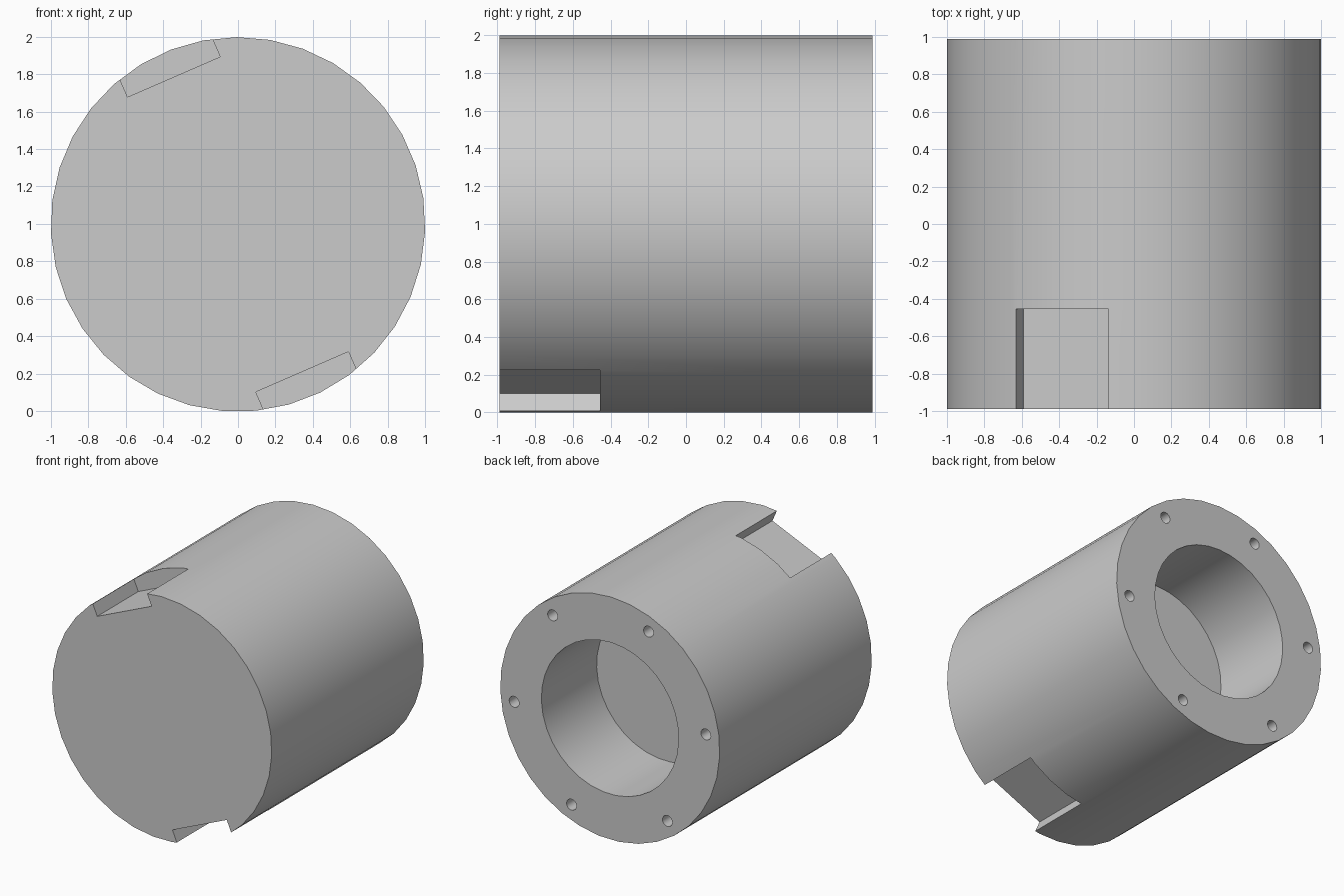
import bpy
import bmesh
from math import radians, cos, sin, pi
from mathutils import Matrix, Vector

if "Cube" in bpy.data.objects:
    bpy.data.objects.remove(bpy.data.objects["Cube"])

RADIUS, HALF, SIDES = 1.001, 0.99, 35
# Shared frame: the notches and bolt circle are tilted about the long axis
FRAME = Matrix.Translation((0, 0, 0.9975)) @ Matrix.Rotation(radians(-23.5), 4, 'Y')

grey = bpy.data.materials.new("plain_grey")
grey.use_nodes = True
GREY = (0.6, 0.6, 0.6, 1)
grey.diffuse_color = GREY
grey.node_tree.nodes["Principled BSDF"].inputs["Base Color"].default_value = GREY


def add_object(name, bm):
    bmesh.ops.recalc_face_normals(bm, faces=bm.faces)
    mesh = bpy.data.meshes.new(name)
    bm.to_mesh(mesh)
    bm.free()
    mesh.materials.append(grey)
    obj = bpy.data.objects.new(name, mesh)
    bpy.context.collection.objects.link(obj)
    return obj


def cylinder(name, radius, y0, y1, sides, x=0, z=0):
    """Cylinder along y, placed in the shared frame."""
    bm = bmesh.new()
    place = (FRAME @ Matrix.Translation((x, (y0 + y1) / 2, z))
             @ Matrix.Rotation(pi / 2, 4, 'X') @ Matrix.Rotation(pi / 2, 4, 'Z'))
    bmesh.ops.create_cone(bm, cap_ends=True, segments=sides, radius1=radius,
                          radius2=radius, depth=y1 - y0, matrix=place)
    return add_object(name, bm)


def box(name, low, high):
    bm = bmesh.new()
    low, high = Vector(low), Vector(high)
    size = Matrix.Diagonal((*(high - low), 1))
    bmesh.ops.create_cube(bm, size=1, matrix=FRAME @ Matrix.Translation((low + high) / 2) @ size)
    return add_object(name, bm)


# Main drum
body = cylinder("drum_body", RADIUS, -HALF, HALF, SIDES)

# Blind bore in the back
cutters = [cylinder("bore_cutter", 0.626, HALF - 0.72, HALF + 0.1, SIDES)]

# Two opposite flat-bottomed notches at the front rim
for side in (-1, 1):
    z0, z1 = sorted((side * 0.86, side * 1.2))
    cutters.append(box("notch_cutter", (-0.27, -1.2, z0), (0.27, -0.455, z1)))

# Ring of six bolt holes in the back face
for i in range(6):
    a = radians(90 + 60 * i)
    cutters.append(cylinder("bolt_hole_cutter", 0.045, HALF - 0.3, HALF + 0.1, 20,
                            0.88 * cos(a), 0.88 * sin(a)))

# Cut everything out of the drum
bpy.context.view_layer.objects.active = body
body.select_set(True)
for cutter in cutters:
    mod = body.modifiers.new("cut", 'BOOLEAN')
    mod.operation = 'DIFFERENCE'
    mod.solver = 'EXACT'
    mod.object = cutter
    bpy.ops.object.modifier_apply(modifier=mod.name)
    bpy.data.objects.remove(cutter)

bpy.ops.object.select_all(action='DESELECT')
body.select_set(True)
bpy.ops.object.shade_smooth_by_angle(angle=radians(30))
